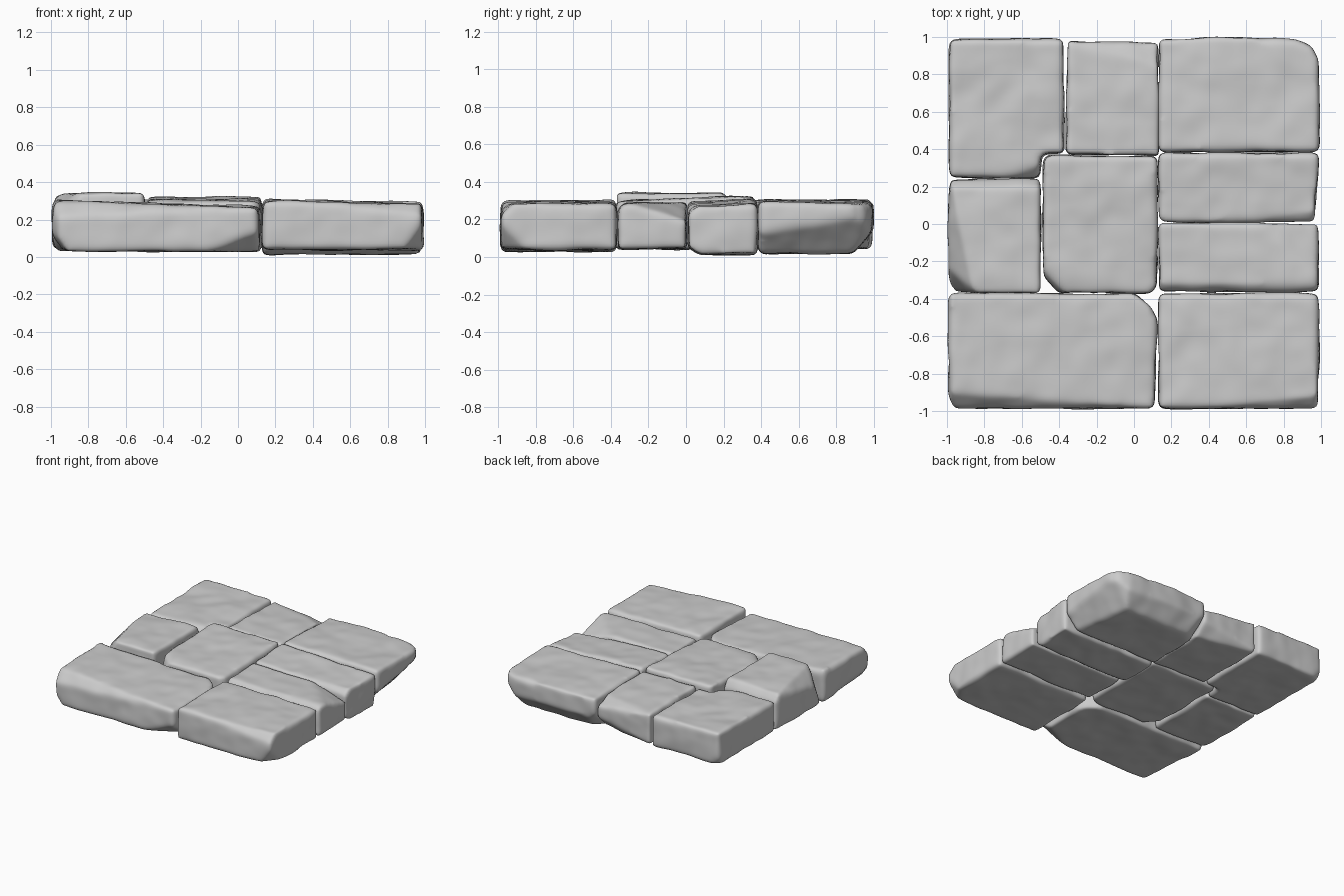
import bpy, bmesh
from mathutils import Vector

# Broad soft lumps for the worn stone faces
lumps = bpy.data.textures.new("worn_lumps", 'CLOUDS')
lumps.noise_scale = 0.22
lumps.noise_depth = 1


def rect(x0, x1, y0, y1):
    return [(x0, y0), (x1, y0), (x1, y1), (x0, y1)]


def stone(name, outline, bottom, top, tilt=(0, 0), chips=()):
    """Extruded outline, tilted top, chipped by planes, then rounded and worn."""
    cx = sum(p[0] for p in outline) / len(outline)
    cy = sum(p[1] for p in outline) / len(outline)
    bm = bmesh.new()
    low = [bm.verts.new((x, y, bottom)) for x, y in outline]
    high = [bm.verts.new((x, y, top + tilt[0] * (x - cx) + tilt[1] * (y - cy)))
            for x, y in outline]
    bm.faces.new(low[::-1])
    bm.faces.new(high)
    n = len(outline)
    for i in range(n):
        j = (i + 1) % n
        bm.faces.new((low[i], low[j], high[j], high[i]))
    # knocked-off corners and edges
    for point, normal in chips:
        bmesh.ops.bisect_plane(bm, geom=bm.verts[:] + bm.edges[:] + bm.faces[:],
                               plane_co=Vector(point), plane_no=Vector(normal).normalized(),
                               clear_outer=True)
        bmesh.ops.holes_fill(bm, edges=[e for e in bm.edges if e.is_boundary])
    bmesh.ops.recalc_face_normals(bm, faces=bm.faces)
    mesh = bpy.data.meshes.new(name)
    bm.to_mesh(mesh)
    bm.free()
    ob = bpy.data.objects.new(name, mesh)
    bpy.context.collection.objects.link(ob)
    # rounding and wear
    m = ob.modifiers.new("remesh", 'REMESH')
    m.mode = 'VOXEL'
    m.voxel_size = 0.016
    m.use_smooth_shade = True
    m = ob.modifiers.new("round", 'SMOOTH')
    m.factor = 0.5
    m.iterations = 14
    m = ob.modifiers.new("wear", 'DISPLACE')
    m.texture = lumps
    m.texture_coords = 'GLOBAL'
    m.strength = 0.022
    m.mid_level = 0.48
    return ob


# Back row
stone("back_left_stone",
      [(-0.99, 0.245), (-0.505, 0.245), (-0.495, 0.377), (-0.375, 0.382),
       (-0.378, 0.988), (-0.988, 0.99)], 0.045, 0.30, (-0.01, 0.01),
      [((-0.96, 0.96, 0.06), (-1, 1, -1)), ((-0.6, 0.28, 0.29), (0.3, -1, 1))])
stone("back_middle_stone",
      [(-0.365, 0.37), (0.13, 0.365), (0.13, 0.97), (-0.355, 0.98)],
      0.045, 0.298, (-0.02, -0.02),
      [((0, 0.88, 0.29), (0.12, 0.45, 1)), ((-0.1, 0.94, 0.07), (0.2, 1, -1))])
stone("back_right_stone",
      [(0.132, 0.385), (0.988, 0.388), (0.988, 0.88), (0.95, 0.95), (0.86, 0.988),
       (0.4, 0.998), (0.132, 0.988)], 0.018, 0.292, (-0.015, -0.02),
      [((0.975, 0.5, 0.13), (1, 0.15, -0.9)), ((0.97, 0.9, 0.18), (1, 0.6, -0.9)),
       ((0.5, 0.95, 0.09), (0, 1, -0.9)), ((0.2, 0.9, 0.05), (-1, 1, -1.2))])

# Middle rows
stone("right_upper_stone",
      [(0.132, 0.02), (0.2, 0.01), (0.965, 0.008), (0.988, 0.378), (0.132, 0.38)],
      0.015, 0.292, (-0.035, 0.035),
      [((0.6, 0.04, 0.29), (0.1, -0.8, 1)), ((0.6, 0.07, 0.015), (0, -0.6, -1))])
stone("right_lower_stone", rect(0.132, 0.988, -0.362, 0.004), 0.045, 0.288, (-0.01, -0.01),
      [((0.9, -0.2, 0.28), (0.3, 0.3, 1)), ((0.5, -0.34, 0.275), (0, -1, 1))])
stone("centre_stone",
      [(-0.40, -0.368), (0.09, -0.37), (0.126, -0.33), (0.126, 0.364), (-0.475, 0.368),
       (-0.487, 0.3), (-0.485, -0.28)], 0.045, 0.309, (0, 0.035),
      [((-0.42, -0.33, 0.27), (-1, -1, 0.7))])
stone("left_stone", rect(-0.99, -0.5, -0.368, 0.24), 0.045, 0.34, (0.0, 0.0),
      [((-0.91, -0.33, 0.25), (-1, -0.8, 0.4)), ((-0.7, 0.205, 0.325), (0, 1, 0.8)),
       ((-0.94, 0, 0.33), (-1, -0.2, 1))])

# Front row
stone("front_left_stone",
      [(-0.96, -0.985), (0.11, -0.99), (0.126, -0.51), (0.09, -0.44), (0.0, -0.372),
       (-0.99, -0.37), (-0.99, -0.9)], 0.032, 0.284, (-0.03, 0.01),
      [((0.05, -0.97, 0.10), (0.4, -0.75, -1.1)), ((-0.6, -0.955, 0.26), (-0.05, -1, 0.9)),
       ((-0.97, -0.7, 0.07), (-1, -0.1, -0.7))])
stone("front_right_stone", rect(0.13, 0.988, -0.987, -0.37), 0.04, 0.292, (-0.012, -0.01),
      [((0.96, -0.92, 0.08), (1, -0.7, -0.7)), ((0.6, -0.97, 0.28), (0.1, -1, 1))])
